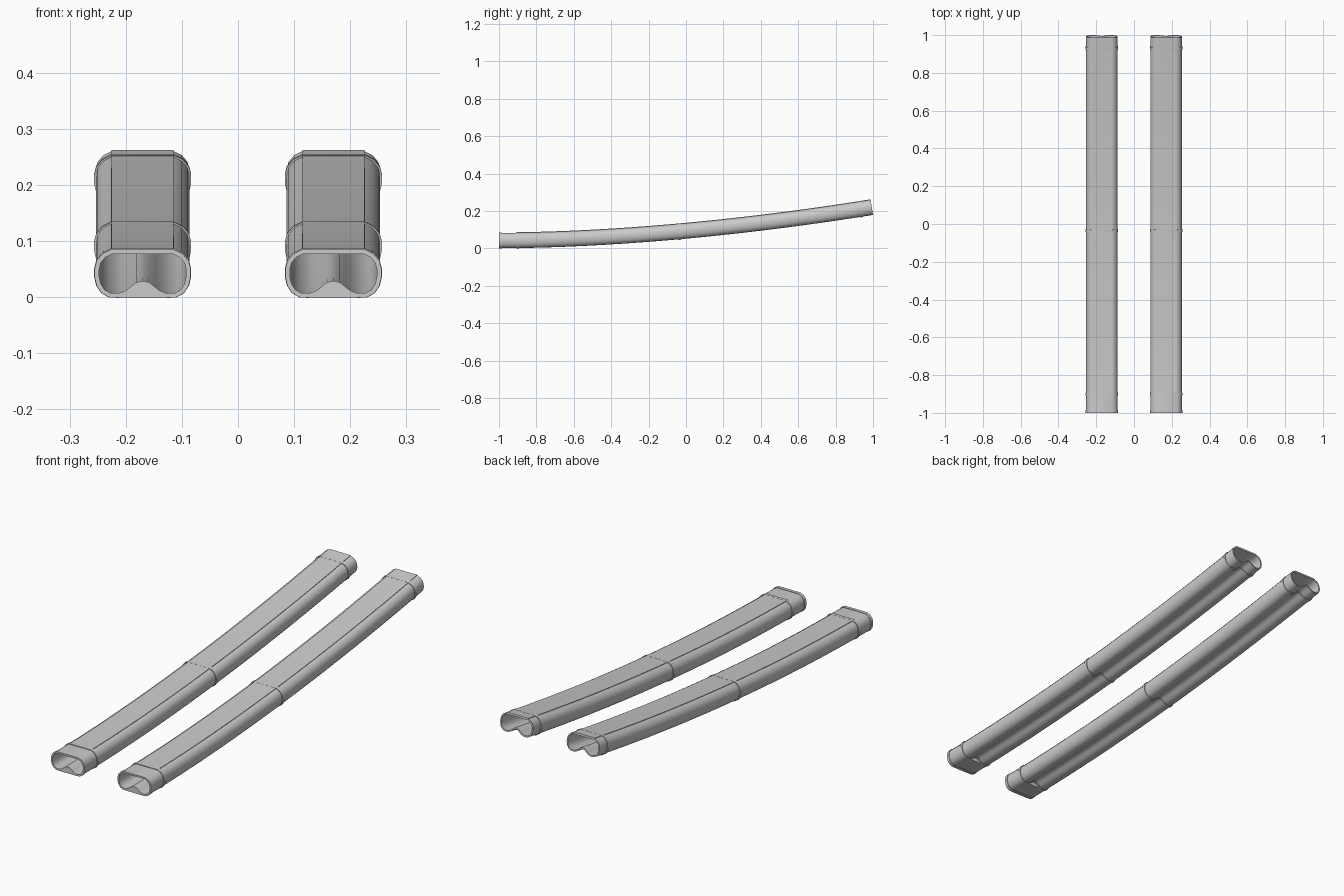
import bpy, bmesh, math
from mathutils import Vector

if "Cube" in bpy.data.objects:
    bpy.data.objects.remove(bpy.data.objects["Cube"])

RISE, POWER = 0.178, 1.8

# right half of each cross-section, from bottom centre to top (local x, height)
SIDE = [(.060, .002), (.072, .009), (.080, .021), (.0835, .036), (.0835, .050),
        (.080, .064), (.070, .076), (.056, .083)]
GROOVED = [(0, .023), (.009, .021), (.019, .013), (.028, .006), (.042, .001)] + SIDE
FLAT = [(0, .001), (.009, .001), (.019, .001), (.028, .001), (.042, .001)] + SIDE


def full(half):
    """Closed anticlockwise loop from a right half whose first point is on the axis."""
    return [Vector(p) for p in half] + [Vector((-x, z)) for x, z in reversed(half[1:])]


def offset(loop, d):
    """Move a loop outward by d along its corner normals."""
    out = []
    n = len(loop)
    for i, p in enumerate(loop):
        a = (p - loop[i - 1]).normalized()
        b = (loop[(i + 1) % n] - p).normalized()
        na, nb = Vector((a.y, -a.x)), Vector((b.y, -b.x))
        m = (na + nb).normalized()
        out.append(p + m * (d / max(m.dot(na), .5)))
    return out


def place(cx, p, y):
    """Local section point to world, square to the rising curve."""
    t = max((y + 1) / 2, 0)
    ang = math.atan(RISE * POWER / 2 * t ** (POWER - 1))
    return (cx + p.x, y - p.y * math.sin(ang), RISE * t ** POWER + p.y * math.cos(ang))


def sweep(name, cx, outer, y0, y1, steps, inner=None):
    """Sweep a solid section, or a hollow one when an inner loop is given."""
    bm = bmesh.new()
    n = len(outer)
    loops = [outer] + ([inner] if inner else [])
    rows = [[[bm.verts.new(place(cx, p, y0 + (y1 - y0) * s / steps)) for p in lp]
             for s in range(steps + 1)] for lp in loops]
    for grid in rows:
        for a, b in zip(grid, grid[1:]):
            for i in range(n):
                j = (i + 1) % n
                bm.faces.new((a[i], a[j], b[j], b[i]))
    for e in (0, -1):
        if inner:
            for i in range(n):
                j = (i + 1) % n
                bm.faces.new((rows[0][e][i], rows[0][e][j], rows[1][e][j], rows[1][e][i]))
        else:
            bm.faces.new(rows[0][e])
    bmesh.ops.recalc_face_normals(bm, faces=bm.faces)
    me = bpy.data.meshes.new(name)
    bm.to_mesh(me)
    bm.free()
    ob = bpy.data.objects.new(name, me)
    bpy.context.collection.objects.link(ob)
    return ob


grooved, flat = full(GROOVED), full(FLAT)
bore = offset(grooved, -.006)
plate = [Vector(p) for p in ((-.055, .081), (.055, .081), (.055, .0855), (-.055, .0855))]

for side, cx in (("left", -.17), ("right", .17)):
    # long hollow body with a groove underneath
    sweep(side + "_rail_body", cx, grooved, -.9, 1, 40, bore)
    # front sleeve with a flat underside
    sweep(side + "_front_sleeve", cx, flat, -1, -.9, 3, bore)
    # front rim
    sweep(side + "_front_rim", cx, offset(flat, .002), -1, -.985, 1, bore)
    # flat strip along the top
    sweep(side + "_top_strip", cx, plate, -.9, 1, 40)
    # narrow bands around the body
    for label, y in (("front", -.9), ("middle", -.03), ("back", .94)):
        sweep(f"{side}_{label}_band", cx, offset(grooved, .003), y - .007, y + .007, 1,
              offset(grooved, -.002))

# smooth curves, crisp edges
bpy.ops.object.select_all(action='SELECT')
bpy.context.view_layer.objects.active = bpy.context.selected_objects[0]
bpy.ops.object.shade_smooth_by_angle(angle=math.radians(35))
